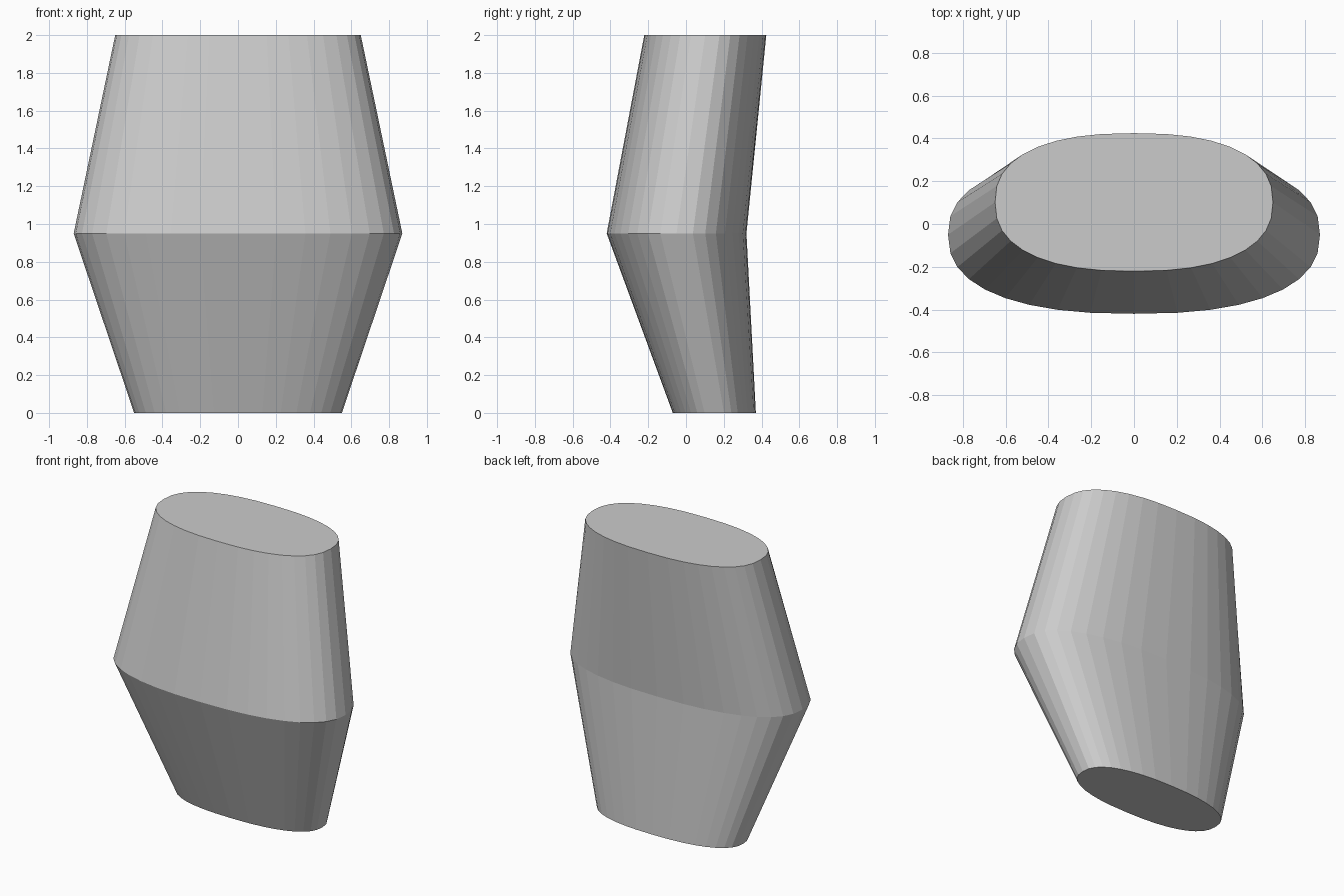
import bpy, bmesh
from math import sin, cos, pi, copysign

if "Cube" in bpy.data.objects:
    bpy.data.objects.remove(bpy.data.objects["Cube"])

SIDES = 36
POWER = 0.83  # below 1 squares the ellipse slightly
# height, half width, half depth, y centre
SECTIONS = [(0.0, 0.55, 0.22, 0.15),
            (0.95, 0.87, 0.37, -0.05),
            (2.0, 0.65, 0.323, 0.102)]


def soft(v):
    return copysign(abs(v) ** POWER, v) if abs(v) > 1e-6 else 0.0


def ring(bm, z, rx, ry, cy):
    return [bm.verts.new((rx * soft(cos(2 * pi * i / SIDES)),
                          cy + ry * soft(sin(2 * pi * i / SIDES)), z))
            for i in range(SIDES)]


# Faceted body lofted through three rounded cross-sections
bm = bmesh.new()
rings = [ring(bm, *s) for s in SECTIONS]
for low, high in zip(rings, rings[1:]):
    for i in range(SIDES):
        j = (i + 1) % SIDES
        bm.faces.new((low[i], low[j], high[j], high[i]))

# Flat end caps
bm.faces.new(rings[0][::-1])
bm.faces.new(rings[-1])

mesh = bpy.data.meshes.new("torso")
bm.to_mesh(mesh)
bm.free()
bpy.context.collection.objects.link(bpy.data.objects.new("torso", mesh))
